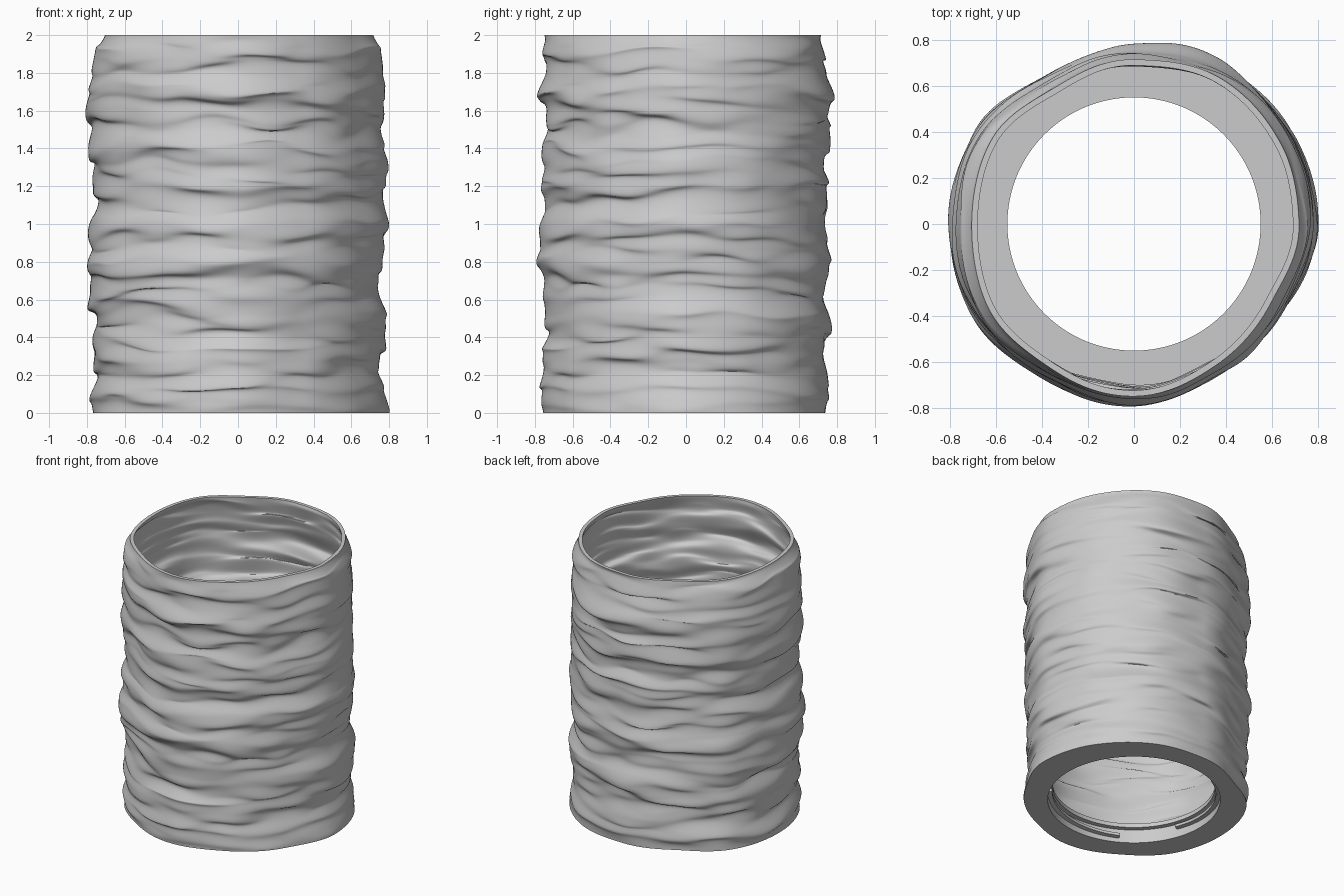
import bpy, bmesh, math
from mathutils import Vector, noise

cube = bpy.data.objects.get("Cube")
if cube:
    bpy.data.objects.remove(cube)

SEG, ROWS = 180, 200
HEIGHT, WALL = 2.0, 0.026
LIP, HOLE, FLOOR = 0.55, 0.585, 0.13

# Side profiles in hundredths, bottom to top: +x, +y, -x, -y
PROFILES = [
    [80, 78, 75, 77, 78, 79, 76, 76, 77, 78, 80, 77, 79, 80, 78, 76, 78, 78, 77, 77, 72],
    [74, 76, 75, 74, 75, 77, 74, 74, 77, 75, 73, 76, 76, 73, 76, 77, 74, 78, 75, 73, 72],
    [77, 78, 75, 77, 78, 75, 79, 79, 80, 77, 79, 75, 76, 77, 79, 78, 81, 79, 77, 77, 71],
    [76, 77, 76, 77, 73, 74, 76, 75, 79, 76, 77, 74, 77, 75, 77, 74, 74, 78, 75, 76, 75],
]
# Plan outline offsets in hundredths, every 30 degrees from +x
LOBES = [0, 1, 2, 0, -3, 1, 0, 1, -1, 0, -3, -4]


def smooth_pick(values, t, cyclic=False):
    i = math.floor(t)
    f = t - i
    f = f * f * (3 - 2 * f)
    n = len(values)
    a, b = (i % n, (i + 1) % n) if cyclic else (min(i, n - 1), min(i + 1, n - 1))
    return values[a] * (1 - f) + values[b] * f


def surface(angle, z):
    """Radius and drooped height of the wrinkled wall."""
    turn = angle / math.tau
    c, s = math.cos(angle), math.sin(angle)
    # creases run slightly aslant around the wall
    fade = max(0, min(1, z / 0.08, (HEIGHT - z) / 0.08))
    slant = z + fade * 0.035 * noise.noise(Vector((c * 1.5, s * 1.5, z)))
    slant = max(0, min(HEIGHT, slant))
    sides = [smooth_pick(p, slant * 10) for p in PROFILES]
    r = smooth_pick(sides, turn * 4, True) + smooth_pick(LOBES, turn * 12, True)
    fold = noise.noise(Vector((c * 1.7, s * 1.7, z * 6 + 9)))
    fine = noise.noise(Vector((c * 2.2, s * 2.2, z * 15 + 40)))
    bump = 0.014 * fold + 0.018 * fine
    return r / 100 - 0.003 + bump * (0.4 + 0.6 * fade), z - 1.9 * bump * fade


def ring(bm, fn):
    verts = []
    for k in range(SEG):
        a = math.tau * k / SEG
        r, z = fn(a)
        verts.append(bm.verts.new((r * math.cos(a), r * math.sin(a), z)))
    return verts


def bridge(bm, lower, upper):
    for k in range(SEG):
        n = (k + 1) % SEG
        bm.faces.new((lower[k], lower[n], upper[n], upper[k]))


def inner(a, z):
    """Inside of the wall, easing to a level edge at the floor."""
    r, h = surface(a, z)
    ease = min(1, (z - FLOOR) / 0.1)
    return r - WALL, z + (h - z) * ease


def finish(name, bm, material):
    bmesh.ops.recalc_face_normals(bm, faces=bm.faces[:])
    mesh = bpy.data.meshes.new(name)
    bm.to_mesh(mesh)
    bm.free()
    mesh.materials.append(material)
    obj = bpy.data.objects.new(name, mesh)
    bpy.context.collection.objects.link(obj)
    bpy.ops.object.select_all(action='DESELECT')
    obj.select_set(True)
    bpy.context.view_layer.objects.active = obj
    bpy.ops.object.shade_smooth_by_angle(angle=math.radians(40))


grey = bpy.data.materials.new("light_grey")
grey.use_nodes = True
colour = (0.6, 0.6, 0.6, 1)
grey.diffuse_color = colour
grey.node_tree.nodes["Principled BSDF"].inputs["Base Color"].default_value = colour

# Wrinkled shell with open top, floor ring and stepped socket hole
bm = bmesh.new()
rings = [ring(bm, lambda a, z=HEIGHT * i / ROWS: surface(a, z)) for i in range(ROWS + 1)]
for i in range(ROWS + 1):
    z = HEIGHT - (HEIGHT - FLOOR) * i / ROWS
    rings.append(ring(bm, lambda a: inner(a, z)))
for r, z in ((LIP, FLOOR), (LIP, FLOOR - 0.03), (HOLE, FLOOR - 0.03), (HOLE, 0)):
    rings.append(ring(bm, lambda a: (r, z)))
for i, loop in enumerate(rings):
    bridge(bm, loop, rings[(i + 1) % len(rings)])
finish("wrinkled_shade", bm, grey)

# Thread rails inside the socket hole
bm = bmesh.new()
STEPS = 40
for start in (0, 120, 240):
    previous = None
    for k in range(STEPS + 1):
        a = math.radians(start + 80 * k / STEPS)
        z = 0.03 + 0.03 * k / STEPS
        section = [bm.verts.new((r * math.cos(a), r * math.sin(a), z + h))
                   for r, h in ((HOLE + 0.01, 0), (LIP + 0.005, 0.005),
                                (LIP + 0.005, 0.025), (HOLE + 0.01, 0.03))]
        if previous:
            for j in range(4):
                n = (j + 1) % 4
                bm.faces.new((previous[j], previous[n], section[n], section[j]))
        if k in (0, STEPS):
            bm.faces.new(section)
        previous = section
finish("socket_thread", bm, grey)
